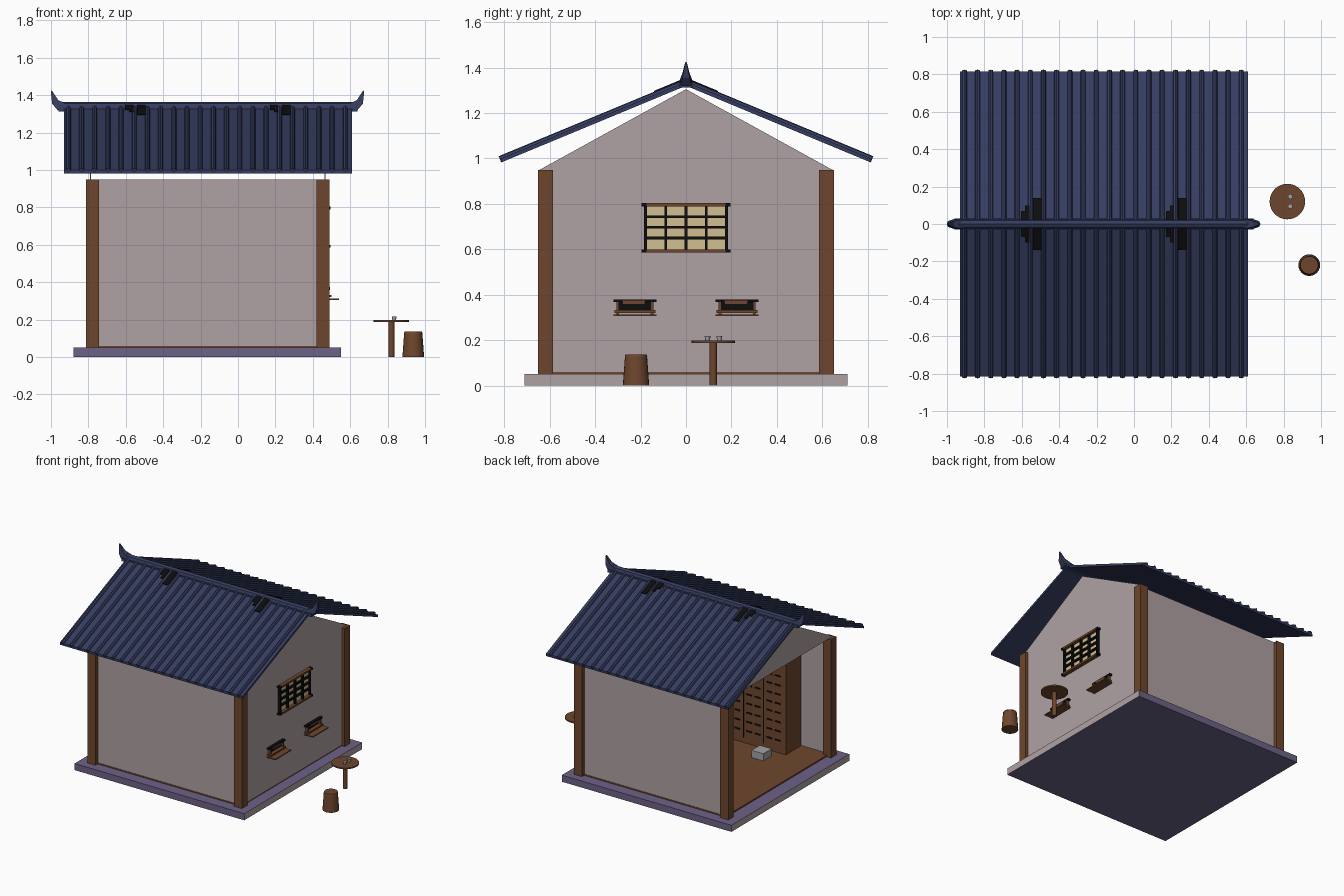
import bpy, bmesh, math
from mathutils import Vector

cube = bpy.data.objects.get("Cube")
if cube:
    bpy.data.objects.remove(cube, do_unlink=True)


def material(name, rgb):
    m = bpy.data.materials.new(name)
    m.use_nodes = True
    m.diffuse_color = (*rgb, 1)
    m.node_tree.nodes["Principled BSDF"].inputs["Base Color"].default_value = (*rgb, 1)
    return m


PLASTER = material("plaster", (.43, .355, .37))
WOOD = material("brown wood", (.155, .062, .026))
TILE = material("navy tile", (.036, .046, .115))
STONE = material("purple stone", (.15, .122, .24))
PAPER = material("cream paper", (.645, .515, .283))
BLACK = material("black", (.004, .004, .004))
GREY = material("grey ceramic", (.36, .36, .38))


def finish(name, bm, mat):
    bmesh.ops.recalc_face_normals(bm, faces=bm.faces)
    mesh = bpy.data.meshes.new(name)
    bm.to_mesh(mesh)
    bm.free()
    mesh.materials.append(mat)
    ob = bpy.data.objects.new(name, mesh)
    bpy.context.collection.objects.link(ob)
    return ob


def box(name, x, y, z, mat):
    bm = bmesh.new()
    bmesh.ops.create_cube(bm, size=1)
    for v in bm.verts:
        v.co = [(lo + hi) / 2 + c * (hi - lo) for c, (lo, hi) in zip(v.co, (x, y, z))]
    return finish(name, bm, mat)


def prism(name, outline, x0, x1, mat):
    """Extrude a (y, z) outline along x."""
    bm = bmesh.new()
    face = bm.faces.new([bm.verts.new((x0, y, z)) for y, z in outline])
    new = bmesh.ops.extrude_face_region(bm, geom=[face])["geom"]
    moved = [g for g in new if isinstance(g, bmesh.types.BMVert)]
    bmesh.ops.translate(bm, verts=moved, vec=(x1 - x0, 0, 0))
    return finish(name, bm, mat)


def rod(name, a, b, r0, r1, mat, sides=24):
    """Tapered cylinder from a to b."""
    a, b = Vector(a), Vector(b)
    bm = bmesh.new()
    bmesh.ops.create_cone(bm, cap_ends=True, segments=sides, radius1=r0, radius2=r1, depth=(b - a).length)
    bmesh.ops.rotate(bm, verts=bm.verts, matrix=(b - a).to_track_quat('Z', 'Y').to_matrix())
    bmesh.ops.translate(bm, verts=bm.verts, vec=(a + b) / 2)
    ob = finish(name, bm, mat)
    if sides > 8:
        bpy.context.view_layer.objects.active = ob
        ob.select_set(True)
        bpy.ops.object.shade_smooth_by_angle()
        ob.select_set(False)
    return ob


# Foundation: stone with plaster-coloured ends
base = box("foundation", (-.88, .55), (-.71, .71), (0, .05), STONE)
base.data.materials.append(PLASTER)
for p in base.data.polygons:
    p.material_index = int(abs(p.normal.x) > .5)
box("floor", (-.775, .465), (-.625, .625), (.05, .06), WOOD)

# Corner posts
for x in (-.778, .455):
    for y in (-.618, .618):
        box("corner_post", (x - .034, x + .034), (y - .033, y + .033), (.05, .95), WOOD)

# Walls: long sides, closed gable at +x, open end at -x
for s in (-1, 1):
    box("long_wall", (-.78, .46), sorted((s * .618, s * .623)), (.06, .95), PLASTER)
prism("gable_wall", [(-.645, .06), (.645, .06), (.645, .95), (0, 1.305), (-.645, .95)], .462, .467, PLASTER)
prism("open_gable", [(-.645, .95), (.645, .95), (0, 1.305)], -.79, -.785, PLASTER)

# Roof slopes with round tile ribs and broken dark patches
TOP, EAVE, RUN = 1.338, 1.0, .815


def roof_z(y):
    return TOP - (TOP - EAVE) * abs(y) / RUN


for s in (-1, 1):
    prism("roof_slope", [(0, TOP), (s * RUN, EAVE), (s * RUN, EAVE - .018), (0, TOP - .018)], -.93, .61, TILE)
    for i in range(22):
        x = -.907 + i * .0705
        rod("tile_rib", (x, 0, TOP), (x, s * .82, roof_z(.82)), .013, .013, TILE, 8)
    for x in (-.605, .17):
        for dx0, dx1, reach in ((0, .022, .07), (.022, .045, .1), (.065, .11, .14)):
            prism("broken_tile", [(0, TOP + .013), (s * reach, roof_z(reach) + .013),
                                  (s * reach, roof_z(reach) + .018), (0, TOP + .018)], x + dx0, x + dx1, BLACK)

# Ridge with upturned horns
prism("ridge_beam", [(-.03, 1.312), (.03, 1.312), (.03, 1.335), (-.03, 1.335)], -.96, .64, TILE)
prism("ridge_cap", [(-.025, 1.335), (.025, 1.335), (.018, 1.355), (0, 1.364), (-.018, 1.355)], -.95, .63, TILE)
for s in (-1, 1):
    bm = bmesh.new()
    rings = []
    for x, z, w, t in ((.775, 1.335, .026, .026), (.815, 1.365, .016, .016), (.835, 1.423, .003, .003)):
        rings.append([bm.verts.new((-.163 + s * (x + u * t), v * w, z - u * t * .6))
                      for u, v in ((-1, -1), (1, -1), (1, 1), (-1, 1))])
    for a, b in zip(rings, rings[1:]):
        for i in range(4):
            bm.faces.new((a[i], a[i - 1], b[i - 1], b[i]))
    bm.faces.new(rings[0])
    bm.faces.new(rings[-1])
    finish("ridge_horn", bm, TILE)

# Lattice window
box("window_paper", (.46, .472), (-.18, .18), (.595, .795), PAPER)
for i in range(5):
    y, z = -.178 + i * .089, .603 + i * .047
    box("window_upright", (.466, .488), (y - .006, y + .006), (.595, .795), BLACK)
    if 0 < i < 4:
        box("window_crossbar", (.466, .488), (-.18, .18), (z - .006, z + .006), BLACK)
for z in (.585, .789):
    box("window_rail", (.462, .495), (-.175, .175), (z, z + .015), WOOD)
    for s in (-1, 1):
        box("rail_end", (.462, .495), sorted((s * .175, s * .195)), (z, z + .015), BLACK)

# Small wall shelves
for y in (-.225, .225):
    box("shelf_recess", (.46, .472), (y - .075, y + .075), (.325, .37), BLACK)
    box("shelf_board", (.465, .54), (y - .095, y + .095), (.306, .314), WOOD)
    box("shelf_sill", (.465, .5), (y - .09, y + .09), (.32, .332), WOOD)
    box("shelf_top_rail", (.465, .49), (y - .095, y + .095), (.368, .38), BLACK)
    box("shelf_lintel", (.465, .492), (y - .055, y + .045), (.358, .374), WOOD)
    for s in (-1, 1):
        box("shelf_bracket", (.465, .49), (y + s * .075 - .006, y + s * .075 + .006), (.314, .37), WOOD)

# Interior drawer cabinet
box("cabinet", (-.54, .38), (-.615, -.43), (.06, .82), WOOD)
for i in range(5):
    x = -.51 + i * .17
    if i:
        box("cabinet_divider", (x - .018, x - .012), (-.43, -.426), (.1, .78), BLACK)
    for j in range(9):
        z = .15 + j * .07
        for dx in (.015, .085):
            box("drawer_gap", (x + dx, x + dx + .045), (-.43, -.425), (z, z + .01), BLACK)
box("hearth_box", (-.47, -.37), (-.36, -.26), (.06, .115), GREY)

# Round table, cups and stool outside
rod("table_leg", (.82, .12, 0), (.82, .12, .19), .016, .016, WOOD, 16)
rod("table_top", (.82, .12, .188), (.82, .12, .198), .095, .095, WOOD, 32)
for y in (.095, .147):
    rod("cup", (.835, y, .198), (.835, y, .218), .01, .013, GREY, 12)
rod("stool_body", (.937, -.22, 0), (.937, -.22, .125), .058, .049, WOOD)
rod("stool_seat", (.937, -.22, .125), (.937, -.22, .136), .05, .047, WOOD)
